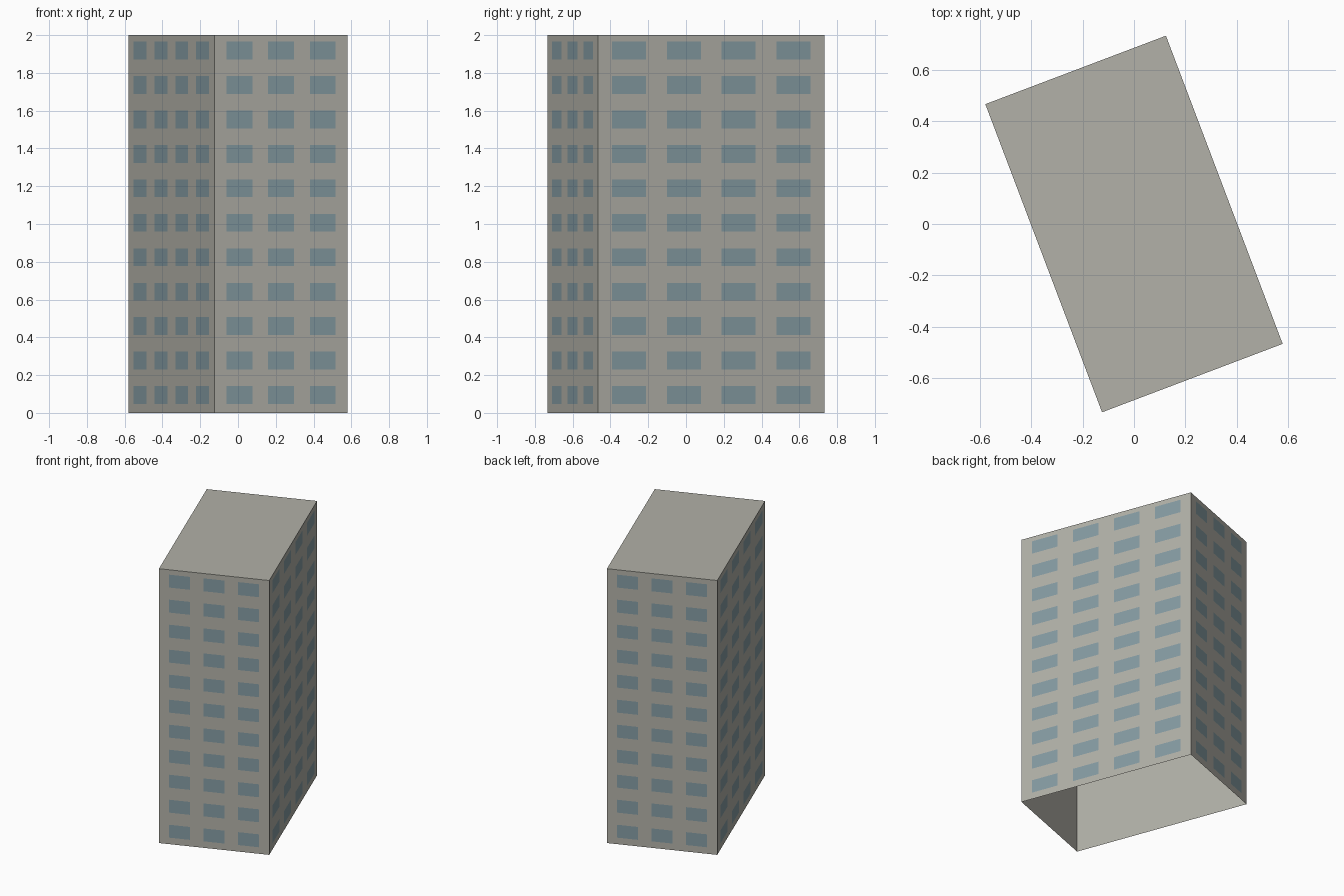
import bpy
import bmesh
from math import radians
from mathutils import Matrix, Vector

WIDTH, DEPTH, HEIGHT = 0.752, 1.283, 2.0
TURN = Matrix.Rotation(radians(20.75), 4, 'Z')
ROWS, ROW_PITCH, FIRST_ROW = 11, 0.1823, 0.095
PANE_HEIGHT, GAP = 0.094, 0.0015

cube = bpy.data.objects.get("Cube")
if cube:
    bpy.data.objects.remove(cube, do_unlink=True)


def make_material(name, rgb):
    mat = bpy.data.materials.new(name)
    mat.use_nodes = True
    colour = (*rgb, 1.0)
    mat.diffuse_color = colour
    mat.node_tree.nodes["Principled BSDF"].inputs["Base Color"].default_value = colour
    return mat


def make_object(name, bm, mat):
    bm.transform(TURN)
    mesh = bpy.data.meshes.new(name)
    bm.to_mesh(mesh)
    bm.free()
    mesh.materials.append(mat)
    obj = bpy.data.objects.new(name, mesh)
    bpy.context.collection.objects.link(obj)
    return obj


concrete = make_material("warm grey concrete", (0.445, 0.440, 0.392))
glass = make_material("blue grey glass", (0.235, 0.332, 0.366))

# Tower shell: four walls and a flat roof, open underneath
bm = bmesh.new()
bmesh.ops.create_cube(bm, size=1.0)
bmesh.ops.scale(bm, vec=(WIDTH, DEPTH, HEIGHT), verts=bm.verts)
bmesh.ops.translate(bm, vec=(0, 0, HEIGHT / 2), verts=bm.verts)
floor = [f for f in bm.faces if f.normal.z < -0.5]
bmesh.ops.delete(bm, geom=floor, context='FACES')
make_object("tower_shell", bm, concrete)


# Window panes: a grid of thin flat plates on each wall
def window_grid(name, angle, distance, wall, columns, pitch, pane):
    bm = bmesh.new()
    facing = Matrix.Rotation(radians(angle), 4, 'Z')
    for row in range(ROWS):
        z = FIRST_ROW + row * ROW_PITCH
        for column in range(columns):
            x = (column - (columns - 1) / 2) * pitch * wall
            w, h = pane * wall / 2, PANE_HEIGHT / 2
            corners = [(-w, -h), (w, -h), (w, h), (-w, h)]
            bm.faces.new([bm.verts.new(facing @ Vector((x + dx, -distance - GAP, z + dz)))
                          for dx, dz in corners])
    make_object(name, bm, glass)


for name, angle in (("front_windows", 0), ("back_windows", 180)):
    window_grid(name, angle, DEPTH / 2, WIDTH, 3, 0.313, 0.193)
for name, angle in (("left_windows", 90), ("right_windows", 270)):
    window_grid(name, angle, WIDTH / 2, DEPTH, 4, 0.242, 0.150)
